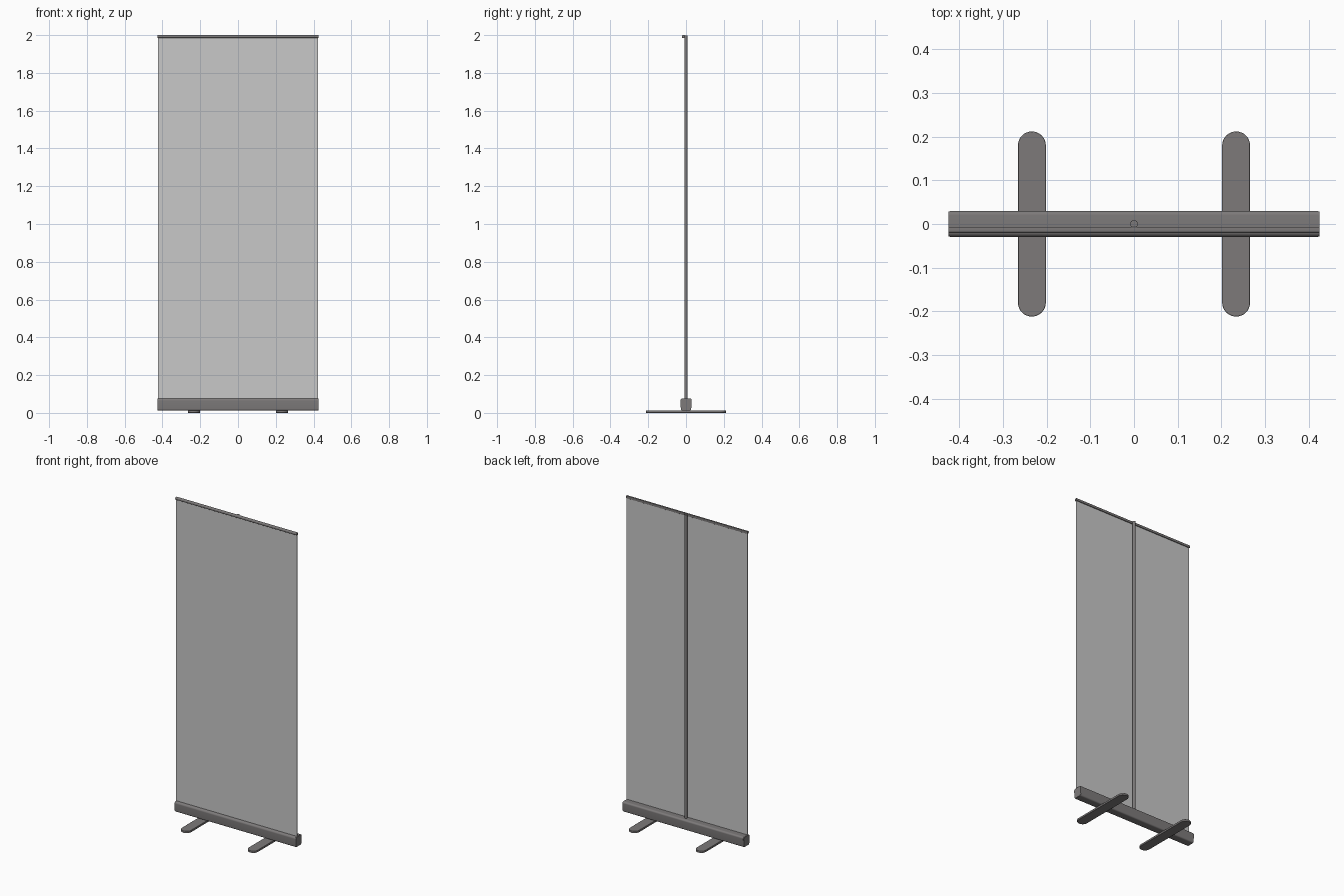
import bpy, bmesh, math
from mathutils import Vector

if "Cube" in bpy.data.objects:
    bpy.data.objects.remove(bpy.data.objects["Cube"])


def material(name, rgb):
    m = bpy.data.materials.new(name)
    m.diffuse_color = (*rgb, 1.0)
    m.use_nodes = True
    m.node_tree.nodes["Principled BSDF"].inputs["Base Color"].default_value = m.diffuse_color
    return m


METAL = material("dark grey metal", (0.205, 0.195, 0.195))
SHEET = material("light grey sheet", (0.58, 0.58, 0.58))
HALF = 0.425


def finish(name, bm, mat, smooth=True):
    bmesh.ops.recalc_face_normals(bm, faces=bm.faces[:])
    me = bpy.data.meshes.new(name)
    bm.to_mesh(me)
    bm.free()
    me.materials.append(mat)
    ob = bpy.data.objects.new(name, me)
    bpy.context.collection.objects.link(ob)
    if smooth:
        bpy.ops.object.select_all(action='DESELECT')
        ob.select_set(True)
        bpy.context.view_layer.objects.active = ob
        bpy.ops.object.shade_smooth_by_angle(angle=math.radians(35))
    return ob


def extrude(name, points, direction, mat):
    """Closed outline pushed along a direction into a solid."""
    bm = bmesh.new()
    face = bm.faces.new([bm.verts.new(p) for p in points])
    res = bmesh.ops.extrude_face_region(bm, geom=[face], use_keep_orig=True)
    new = [v for v in res["geom"] if isinstance(v, bmesh.types.BMVert)]
    bmesh.ops.translate(bm, verts=new, vec=Vector(direction))
    return finish(name, bm, mat)


def rounded(corners, steps=6):
    """Round a convex polygon given as (u, v, radius) corners."""
    out = []
    n = len(corners)
    for i, (u, v, r) in enumerate(corners):
        c = Vector((u, v))
        a = (Vector(corners[i - 1][:2]) - c).normalized()
        b = (Vector(corners[(i + 1) % n][:2]) - c).normalized()
        half = a.angle(b) / 2
        mid = c + (a + b).normalized() * (r / math.sin(half))
        p, q = c + a * (r / math.tan(half)) - mid, c + b * (r / math.tan(half)) - mid
        for k in range(steps + 1):
            d = p.lerp(q, k / steps).normalized() * r
            out.append(tuple(mid + d))
    return out


# Base housing: long rounded case with a narrower underside
case = rounded([(-0.027, 0.012, 0.009), (0.027, 0.012, 0.009),
                (0.031, 0.077, 0.010), (-0.030, 0.077, 0.012)])
extrude("base_housing", [(-HALF + 0.003, y, z) for y, z in case],
        (2 * HALF - 0.006, 0, 0), METAL)

# End caps, slightly inset from the case outline
for side, label in ((-1, "left"), (1, "right")):
    extrude(label + "_end_cap",
            [(side * (HALF - 0.003), y * 0.96, 0.0445 + (z - 0.0445) * 0.96) for y, z in case],
            (side * 0.003, 0, 0), METAL)

# Feet: flat bars with round ends
for side, label in ((-1, "left"), (1, "right")):
    r, reach, outline = 0.032, 0.212, []
    for end in (1, -1):
        for k in range(17):
            a = math.pi * k / 16
            outline.append((side * 0.234 + end * r * math.cos(a),
                            end * (reach - r + r * math.sin(a)), 0))
    foot = extrude(label + "_foot", outline, (0, 0, 0.0125), METAL)
    bev = foot.modifiers.new("soft edge", 'BEVEL')
    bev.width, bev.segments, bev.limit_method = 0.0015, 2, 'ANGLE'
    bev.angle_limit = math.radians(40)

# Banner sheet
bm = bmesh.new()
bmesh.ops.create_cube(bm, size=1)
for v in bm.verts:
    v.co = Vector((v.co.x * 2 * (HALF - 0.001), -0.0125 + v.co.y * 0.001,
                   1.03 + v.co.z * 1.92))
finish("banner_sheet", bm, SHEET, smooth=False)

# Top rail that grips the sheet
rail = rounded([(-0.021, 1.985, 0.003), (-0.007, 1.985, 0.001),
                (-0.007, 2.0, 0.001), (-0.021, 2.0, 0.006)], 4)
extrude("top_rail", [(-HALF, y, z) for y, z in rail], (2 * HALF, 0, 0), METAL)

# Support pole behind the sheet
ring = [(0.009 * math.cos(math.tau * k / 24), 0.009 * math.sin(math.tau * k / 24))
        for k in range(24)]
extrude("support_pole", [(x, y, 0.07) for x, y in ring], (0, 0, 1.928), METAL)
